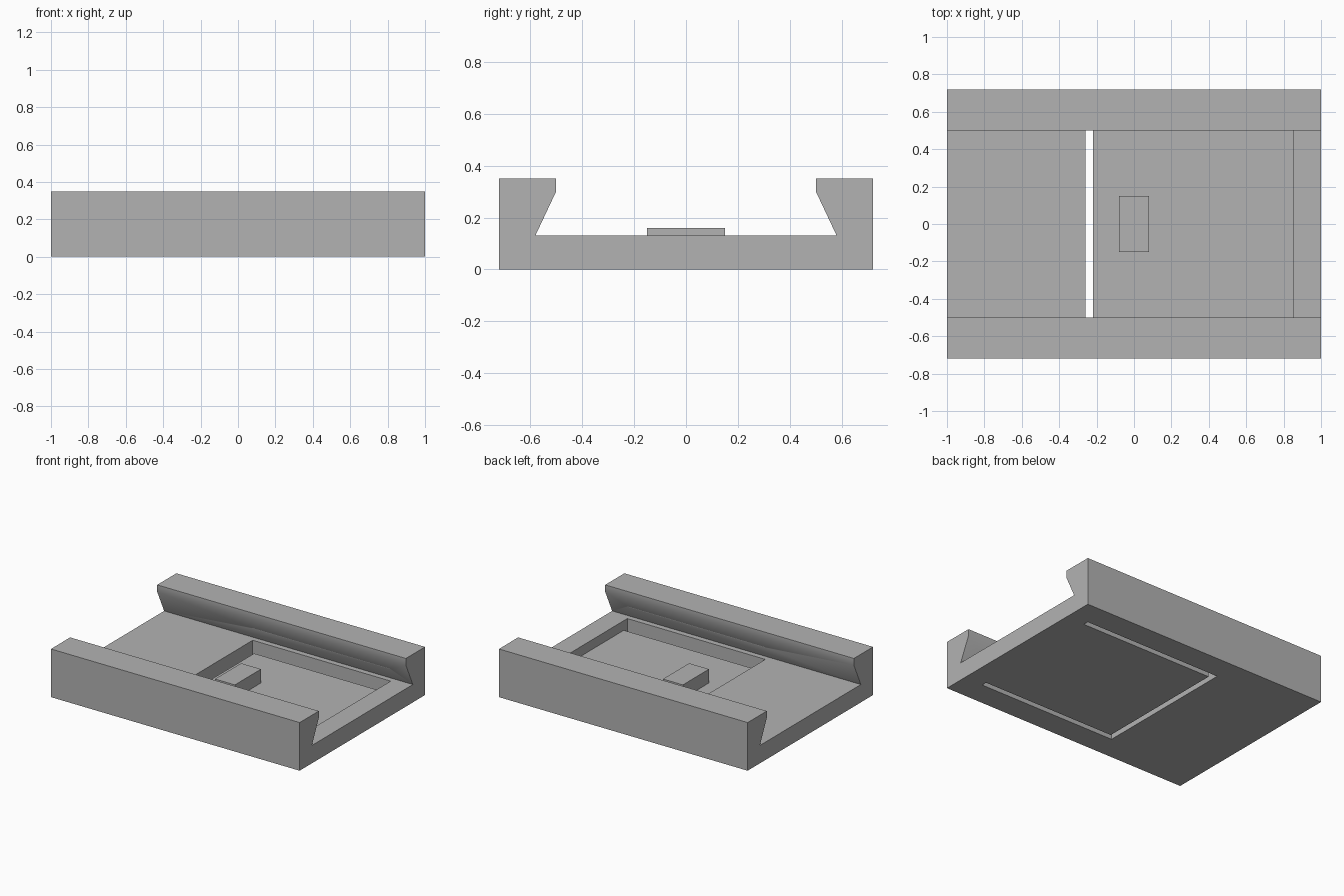
import bpy
import bmesh
from math import radians

old = bpy.data.objects.get("Cube")
if old:
    bpy.data.objects.remove(old, do_unlink=True)

grey = bpy.data.materials.new("plain_grey")
grey.use_nodes = True
GREY = (0.45, 0.45, 0.45, 1)
grey.diffuse_color = GREY
grey.node_tree.nodes["Principled BSDF"].inputs["Base Color"].default_value = GREY


def prism(name, profile, x0, x1):
    """Extrude a (y, z) profile along x."""
    bm = bmesh.new()
    face = bm.faces.new([bm.verts.new((x0, y, z)) for y, z in profile])
    out = bmesh.ops.extrude_face_region(bm, geom=[face])
    moved = [v for v in out["geom"] if isinstance(v, bmesh.types.BMVert)]
    bmesh.ops.translate(bm, verts=moved, vec=(x1 - x0, 0, 0))
    bmesh.ops.recalc_face_normals(bm, faces=bm.faces[:])
    mesh = bpy.data.meshes.new(name)
    bm.to_mesh(mesh)
    bm.free()
    mesh.materials.append(grey)
    obj = bpy.data.objects.new(name, mesh)
    bpy.context.collection.objects.link(obj)
    return obj


def box(name, x0, x1, half_y, z0, z1):
    return prism(name, [(-half_y, z0), (half_y, z0), (half_y, z1), (-half_y, z1)], x0, x1)


SLOT_X, HINGE_X, GAP, TONGUE_Y = -0.26, 0.85, 0.04, 0.5

# Channel body with undercut rails, mirrored about y = 0
half = [(0.72, 0), (0.72, 0.35), (0.5, 0.35), (0.5, 0.30), (0.58, 0.13)]
body = prism("dovetail_channel", half + [(-y, z) for y, z in reversed(half)], -1, 1)

# Opening around the spring tongue, just grazing the rail undercuts
cutter = box("opening_cutter", SLOT_X, HINGE_X, TONGUE_Y + GAP, -0.1, 0.22)
cutter.hide_render = True
cut = body.modifiers.new("opening", "BOOLEAN")
cut.operation = "DIFFERENCE"
cut.solver = "EXACT"
cut.object = cutter
bpy.ops.object.select_all(action="DESELECT")
bpy.context.view_layer.objects.active = body
body.select_set(True)
bpy.ops.object.modifier_apply(modifier=cut.name)
bpy.data.objects.remove(cutter, do_unlink=True)
bpy.ops.object.shade_smooth_by_angle(angle=radians(30))

# Thin tongue hinged at one end, with its raised catch
box("spring_tongue", SLOT_X + GAP, HINGE_X, TONGUE_Y, 0, 0.06)
box("catch_block", -0.08, 0.08, 0.15, 0.06, 0.16)
